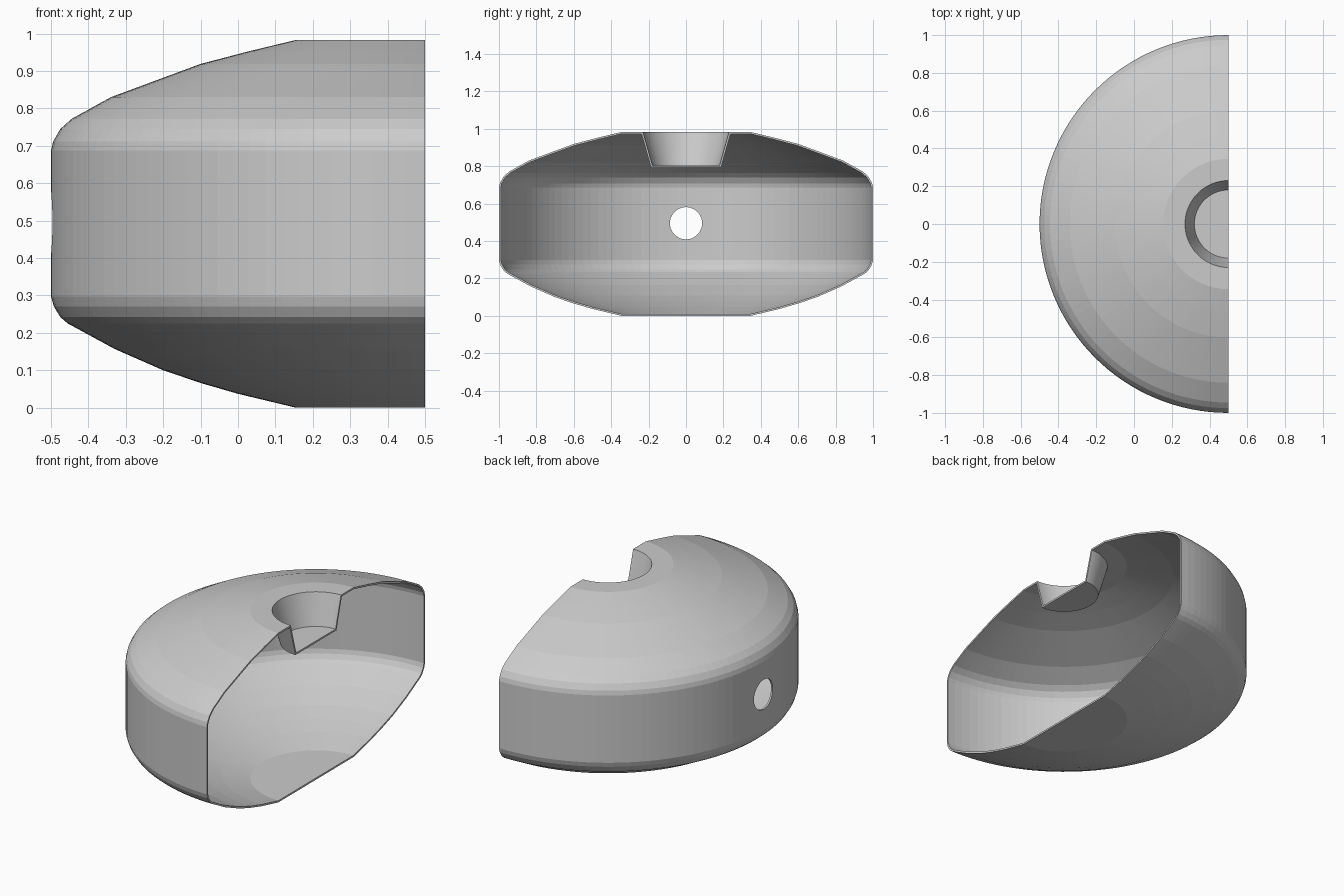
import bpy, bmesh
from math import sin, cos, pi
from mathutils import Vector

if "Cube" in bpy.data.objects:
    bpy.data.objects.remove(bpy.data.objects["Cube"])

WALL = 0.01      # shell thickness
STEPS = 64       # segments around the half turn
AXIS_X = 0.5     # the revolve axis lies in the cut plane

# Outer profile (radius, height): floor, lower dome, wall, upper dome, funnel, funnel floor
outer = [Vector(p) for p in (
    (0, 0), (0.345, 0), (0.5, 0.037), (0.6, 0.066), (0.7, 0.1), (0.83, 0.157),
    (0.955, 0.225), (0.975, 0.242), (0.992, 0.27), (1, 0.297),
    (1, 0.687), (0.994, 0.712), (0.975, 0.745), (0.945, 0.772),
    (0.84, 0.83), (0.7, 0.882), (0.6, 0.919), (0.47, 0.953), (0.345, 0.983),
    (0.23, 0.983), (0.18, 0.805), (0, 0.805))]


def inset(points, t):
    """Mitred offset of an open profile towards its left side."""
    normals = []
    for a, b in zip(points, points[1:]):
        d = (b - a).normalized()
        normals.append(Vector((-d.y, d.x)))
    result = []
    for i, p in enumerate(points):
        n0 = normals[max(i - 1, 0)]
        n1 = normals[min(i, len(normals) - 1)]
        result.append(p + (n0 + n1) * (t / (1 + n0.dot(n1))))
    return result


# Half-revolved thin shell
inner = inset(outer, WALL)
loop = outer + inner[::-1]
n, m = len(loop), len(outer)
bm = bmesh.new()
rings = []
for k in range(STEPS + 1):
    a = pi / 2 + pi * k / STEPS
    rings.append([bm.verts.new((AXIS_X + p.x * cos(a), p.x * sin(a), p.y)) for p in loop])
for r0, r1 in zip(rings, rings[1:]):
    for i in range(n):
        j = (i + 1) % n
        if loop[i].x or loop[j].x:
            bm.faces.new((r0[i], r1[i], r1[j], r0[j]))
# Thin rim faces along the cut plane
for ring in (rings[0], rings[-1]):
    for i in range(m - 1):
        bm.faces.new((ring[i], ring[i + 1], ring[n - 2 - i], ring[n - 1 - i]))
bmesh.ops.remove_doubles(bm, verts=bm.verts, dist=1e-5)
bmesh.ops.recalc_face_normals(bm, faces=bm.faces)
mesh = bpy.data.meshes.new("half_shell")
bm.to_mesh(mesh)
bm.free()
shell = bpy.data.objects.new("half_shell", mesh)
bpy.context.collection.objects.link(shell)

# Round port through the side wall
bpy.ops.mesh.primitive_cylinder_add(vertices=48, radius=0.086, depth=0.3,
                                    location=(-0.5, 0, 0.495), rotation=(0, pi / 2, 0))
cutter = bpy.context.object
cutter.name = "port_cutter"
cut = shell.modifiers.new("port", 'BOOLEAN')
cut.operation = 'DIFFERENCE'
cut.solver = 'EXACT'
cut.object = cutter
bpy.context.view_layer.objects.active = shell
bpy.ops.object.select_all(action='DESELECT')
shell.select_set(True)
bpy.ops.object.modifier_apply(modifier=cut.name)
bpy.data.objects.remove(cutter)
